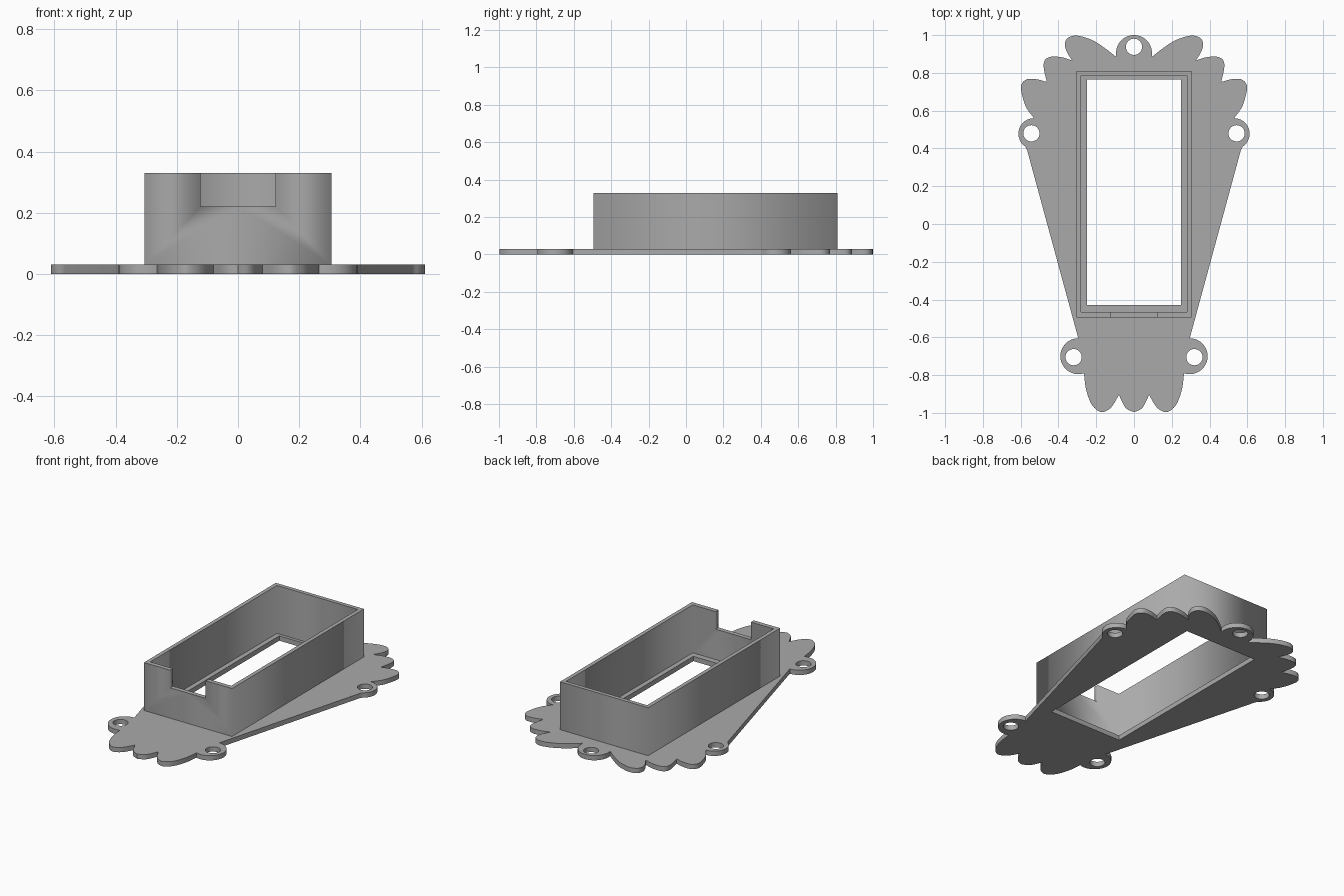
import bpy, bmesh, math
from mathutils import Vector

cube = bpy.data.objects.get("Cube")
if cube:
    bpy.data.objects.remove(cube, do_unlink=True)

PLATE_T, TOP, SILL = 0.03, 0.33, 0.22

grey = bpy.data.materials.new("plain grey")
grey.use_nodes = True
grey.diffuse_color = (0.4, 0.4, 0.4, 1)
grey.node_tree.nodes["Principled BSDF"].inputs["Base Color"].default_value = (0.4, 0.4, 0.4, 1)


def smooth_run(points, steps=6):
    """Round curve through the points; its ends stay sharp corners."""
    p = [Vector(q) for q in points]
    p = [2 * p[0] - p[1]] + p + [2 * p[-1] - p[-2]]
    out = []
    for a, b, c, d in zip(p, p[1:], p[2:], p[3:]):
        for i in range(steps):
            t = i / steps
            out.append(0.5 * (2 * b + (c - a) * t + (2 * a - 5 * b + 4 * c - d) * t * t
                              + (3 * b - a - 3 * c + d) * t ** 3))
    return out


def arc(cx, cy, r, start, end, n=24):
    angles = [math.radians(start + (end - start) * i / n) for i in range(n)]
    return [Vector((cx + r * math.cos(a), cy + r * math.sin(a))) for a in angles]


def rect(x, y0, y1):
    return [Vector(q) for q in ((-x, y0), (x, y0), (x, y1), (-x, y1))]


def extrude_outlines(name, loops, z0, z1):
    """Filled flat outline with holes, given thickness from z0 to z1."""
    curve = bpy.data.curves.new(name, "CURVE")
    curve.dimensions = "2D"
    curve.fill_mode = "BOTH"
    curve.extrude = (z1 - z0) / 2
    for loop in loops:
        spline = curve.splines.new("POLY")
        spline.points.add(len(loop) - 1)
        for point, q in zip(spline.points, loop):
            point.co = (q.x, q.y, 0, 1)
        spline.use_cyclic_u = True
    obj = bpy.data.objects.new(name, curve)
    bpy.context.collection.objects.link(obj)
    bpy.ops.object.select_all(action="DESELECT")
    obj.select_set(True)
    bpy.context.view_layer.objects.active = obj
    bpy.ops.object.convert(target="MESH")
    obj = bpy.context.object
    obj.name = name
    bm = bmesh.new()
    bm.from_mesh(obj.data)
    bmesh.ops.translate(bm, verts=bm.verts, vec=(0, 0, (z0 + z1) / 2))
    bmesh.ops.remove_doubles(bm, verts=bm.verts, dist=0.0001)
    bmesh.ops.recalc_face_normals(bm, faces=bm.faces)
    bm.to_mesh(obj.data)
    bm.free()
    obj.data.materials.clear()
    obj.data.materials.append(grey)
    return obj


# Scalloped plate: one half of the edge, from the back round to the front
half = arc(0, 0.905, 0.095, 90, -12)
half += smooth_run([(0.095, 0.885), (0.15, 0.928), (0.22, 0.973), (0.3, 0.997),
                    (0.35, 0.985), (0.366, 0.95), (0.355, 0.91), (0.328, 0.866)])
half += smooth_run([(0.328, 0.866), (0.38, 0.882), (0.435, 0.886), (0.47, 0.87),
                    (0.478, 0.83), (0.462, 0.752)])
half += smooth_run([(0.462, 0.752), (0.52, 0.767), (0.57, 0.765), (0.597, 0.735),
                    (0.594, 0.69), (0.572, 0.62), (0.53, 0.56)])
half += arc(0.53, 0.478, 0.082, 90, -62)
half += [Vector((0.566, 0.392))]
half += arc(0.295, -0.7, 0.095, 90, -108)
half += smooth_run([(0.265, -0.79), (0.255, -0.87), (0.23, -0.945), (0.2, -0.982),
                    (0.165, -0.996), (0.12, -0.97), (0.08, -0.905)])
half += smooth_run([(0.08, -0.905), (0.045, -0.972), (0, -0.997)])
half.append(Vector((0, -0.997)))
edge = half + [Vector((-q.x, q.y)) for q in half[-2:0:-1]]

# Screw holes and the window through the plate
centres = [(0, 0.938)] + [(s * x, y) for s in (1, -1) for x, y in ((0.543, 0.48), (0.32, -0.705))]
holes = [arc(x, y, 0.043, 0, 360, 32) for x, y in centres]
plate = extrude_outlines("scalloped_plate", [edge, rect(0.25, -0.43, 0.765)] + holes, 0, PLATE_T)
bpy.ops.object.shade_smooth_by_angle(angle=math.radians(30))

# Box walls standing on the plate
walls = extrude_outlines("box_walls", [rect(0.305, -0.495, 0.81), rect(0.28, -0.467, 0.785)],
                         PLATE_T, TOP)

# Notch in the front wall
cutter = extrude_outlines("notch_cutter", [rect(0.123, -0.6, -0.4)], SILL, TOP + 0.1)
cutter.hide_render = True
cut = walls.modifiers.new("notch", "BOOLEAN")
cut.operation = "DIFFERENCE"
cut.solver = "EXACT"
cut.object = cutter
bpy.context.view_layer.objects.active = walls
bpy.ops.object.modifier_apply(modifier=cut.name)
bpy.data.objects.remove(cutter, do_unlink=True)
